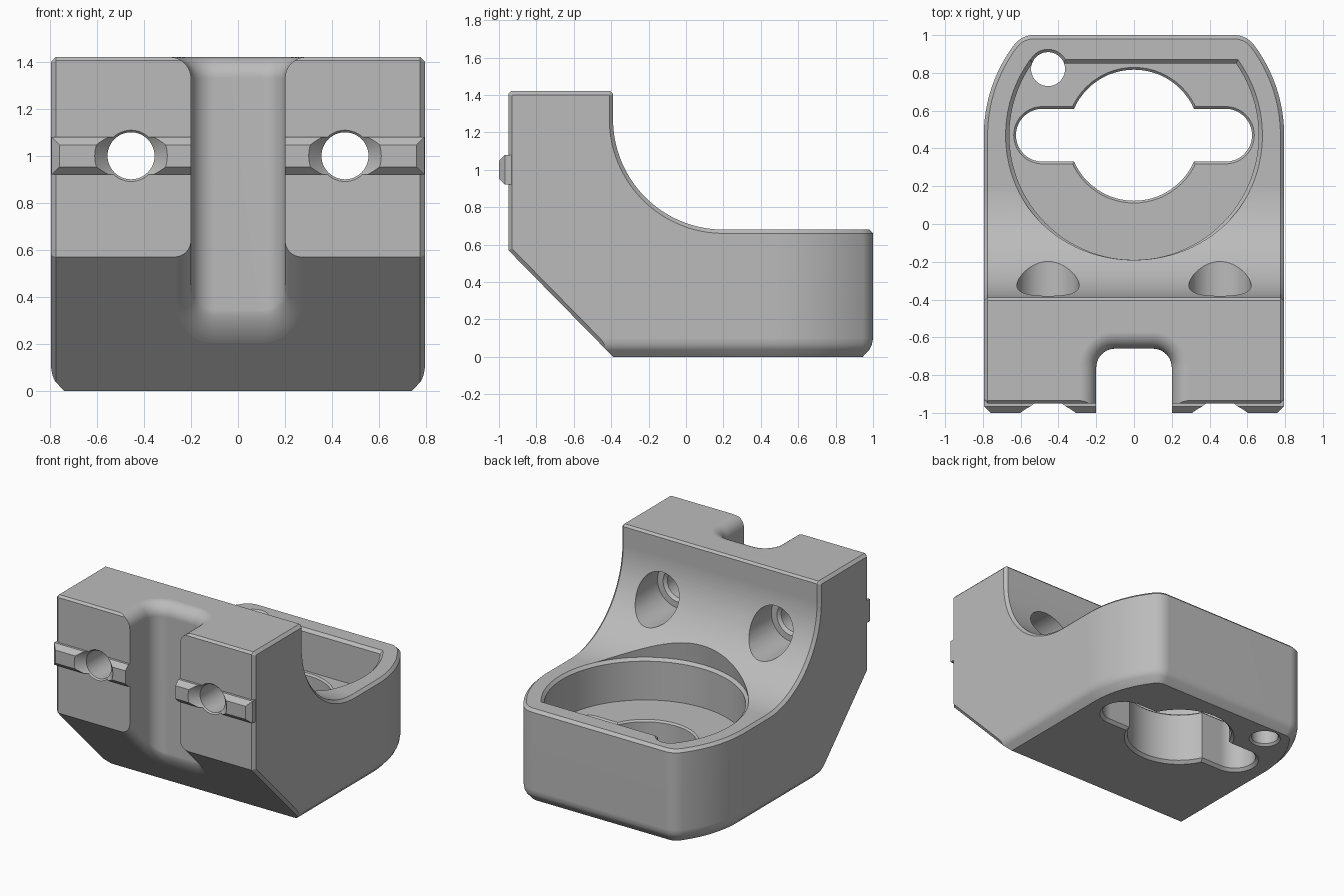
import bpy, bmesh
from math import sin, cos, radians, asin, degrees
from mathutils import Vector

cube = bpy.data.objects.get("Cube")
if cube:
    bpy.data.objects.remove(cube, do_unlink=True)

grey = bpy.data.materials.new("plain_grey")
grey.use_nodes = True
grey.diffuse_color = (0.5, 0.5, 0.5, 1)
grey.node_tree.nodes["Principled BSDF"].inputs["Base Color"].default_value = (0.5, 0.5, 0.5, 1)


def arc(cx, cy, r, start, end, n):
    """Points on an arc, angles in degrees."""
    angles = [radians(start + (end - start) * i / n) for i in range(n + 1)]
    return [(cx + r * cos(a), cy + r * sin(a)) for a in angles]


def circle(cx, cy, r, n=64):
    return arc(cx, cy, r, 0, 360, n)[:-1]


def inset(points, d):
    """Shrink a counter-clockwise outline by d (negative grows it)."""
    out = []
    for i, p in enumerate(points):
        a, p, b = Vector(points[i - 1]), Vector(p), Vector(points[(i + 1) % len(points)])
        u, v = (p - a).normalized(), (b - p).normalized()
        n1, n2 = Vector((u.y, -u.x)), Vector((v.y, -v.x))
        q = p - (n1 + n2) * d / (1 + n1.dot(n2))
        out.append((q.x, q.y))
    return out


def at_z(points, z):
    return [(x, y, z) for x, y in points]


def at_y(points, y):
    return [(x, y, z) for x, z in points]


def loft(name, rings):
    """Closed solid through matching rings of points."""
    bm = bmesh.new()
    rows = [[bm.verts.new(p) for p in ring] for ring in rings]
    n = len(rows[0])
    for low, high in zip(rows, rows[1:]):
        for i in range(n):
            j = (i + 1) % n
            bm.faces.new((low[i], low[j], high[j], high[i]))
    bm.faces.new(rows[0][::-1])
    bm.faces.new(rows[-1])
    bmesh.ops.recalc_face_normals(bm, faces=bm.faces[:])
    mesh = bpy.data.meshes.new(name)
    bm.to_mesh(mesh)
    bm.free()
    mesh.materials.append(grey)
    obj = bpy.data.objects.new(name, mesh)
    bpy.context.collection.objects.link(obj)
    return obj


def combine(target, tool, operation):
    """Apply a boolean and discard the tool."""
    tool.hide_render = True
    bpy.context.view_layer.objects.active = target
    mod = target.modifiers.new("cut", 'BOOLEAN')
    mod.operation, mod.solver, mod.object = operation, 'EXACT', tool
    bpy.ops.object.modifier_apply(modifier=mod.name)
    bpy.data.objects.remove(tool, do_unlink=True)


HALF = 0.795    # half width, also the radius of the rounded back
MID = 0.47      # centre of the round pocket
FLOOR = 0.38    # pocket floor height

# Body plan: straight sides, round flanks, flat back with rounded corners
right = [(HALF, -1.1), (HALF, 0.3)] + arc(0, MID, HALF, 0, 37, 16)
right += arc(0.531, 0.87, 0.13, 37, 90, 10)[1:]
plan = right + [(-x, y) for x, y in reversed(right)]
rim = [q if p[1] > 0.46 else p for p, q in zip(plan, inset(plan, 0.02))]
body = loft("bracket_body", [
    at_z(inset(plan, 0.055), 0), at_z(inset(plan, 0.018), 0.04),
    at_z(inset(plan, 0.006), 0.065), at_z(plan, 0.1),
    at_z(plan, 0.66), at_z(rim, 0.68), at_z(rim, 1.6)])

# Side profile with chamfered ends, trims the body
profile = [(-0.95, 0.57), (-0.28, -0.112), (1.2, -0.112), (1.2, 0.68)]
profile += arc(0.2, 1.27, 0.59, 270, 180, 32)
profile += [(-0.39, 1.405), (-0.405, 1.42), (-0.935, 1.42), (-0.95, 1.405)]
edge = inset(profile, 0.022)
side_trim = loft("side_trim", [
    [(x, y, z) for y, z in outline] for x, outline in
    [(-0.797, edge), (-0.775, profile), (0.775, profile), (0.797, edge)]])
combine(body, side_trim, 'INTERSECT')

# Locating rail across the front
bar = [(-0.793, 0.92), (0.793, 0.92), (0.793, 1.08), (-0.793, 1.08)]
rail = loft("front_rail", [at_y(bar, -0.925), at_y(bar, -0.967), at_y(inset(bar, 0.033), -1)])
combine(body, rail, 'UNION')


# Vertical front slot, flared where it meets the top and the sloping underside
def slot(e):
    w = 0.2 + e
    return [(-w, -1.2), (w, -1.2)] + arc(0.1, -0.76, 0.1 + e, 0, 90, 10) + \
        arc(-0.1, -0.76, 0.1 + e, 90, 180, 10)


def on_slope(points, h):
    return [(x, y, h - (y + 0.39) * 0.57 / 0.56) for x, y in points]


steps = [radians(a) for a in range(0, 91, 10)]
low, high = 0.07, 0.09
rings = [on_slope(slot(low), -0.6)]
rings += [on_slope(slot(low * (1 - cos(t))), low * (1 - sin(t))) for t in reversed(steps)]
rings += [at_z(slot(high * (1 - cos(t))), 1.42 - high * (1 - sin(t))) for t in steps]
rings.append(at_z(slot(high), 1.6))
combine(body, loft("slot_cutter", rings), 'DIFFERENCE')

# Round pocket with a flat back and a chamfered rim
tilt = degrees(asin((0.85 - MID) / 0.66))
pocket = arc(0, MID, 0.66, 180 - tilt, 360 + tilt, 72)
combine(body, loft("pocket_cutter", [
    at_z(pocket, FLOOR), at_z(pocket, 0.66), at_z(inset(pocket, -0.02), 0.68),
    at_z(pocket, 0.83), at_z(pocket, 1.2)]), 'DIFFERENCE')

# Keyed opening through the floor: a disc plus a long rounded slot
disc = circle(0, MID, 0.347)
key = arc(0.485, MID, 0.14, -90, 90, 20) + arc(-0.485, MID, 0.14, 90, 270, 20)
for shape in (disc, key):
    wide = inset(shape, -0.012)
    combine(body, loft("opening_cutter", [
        at_z(inset(shape, -0.07), -0.05), at_z(shape, 0.02),
        at_z(shape, FLOOR - 0.012), at_z(wide, FLOOR), at_z(wide, FLOOR + 0.03)]), 'DIFFERENCE')

# Small drain hole in the back corner
combine(body, loft("drain_cutter", [
    at_z(circle(-0.455, 0.82, r, 40), z) for z, r in
    [(-0.05, 0.155), (0.015, 0.09), (0.665, 0.09), (0.72, 0.145)]]), 'DIFFERENCE')

# Countersunk and counterbored screw holes
for x in (-0.455, 0.455):
    combine(body, loft("screw_cutter", [
        at_y(circle(x, 1, r, 48), y) for y, r in
        [(-1.05, 0.2), (-0.94, 0.1), (-0.58, 0.1), (-0.56, 0.12), (-0.56, 0.165), (0, 0.165)]]),
        'DIFFERENCE')

# Smooth curved surfaces, keep the edges crisp
bpy.ops.object.select_all(action='DESELECT')
body.select_set(True)
bpy.context.view_layer.objects.active = body
bpy.ops.object.shade_smooth_by_angle(angle=radians(30))
weighted = body.modifiers.new("weighted_normals", 'WEIGHTED_NORMAL')
weighted.keep_sharp = True
